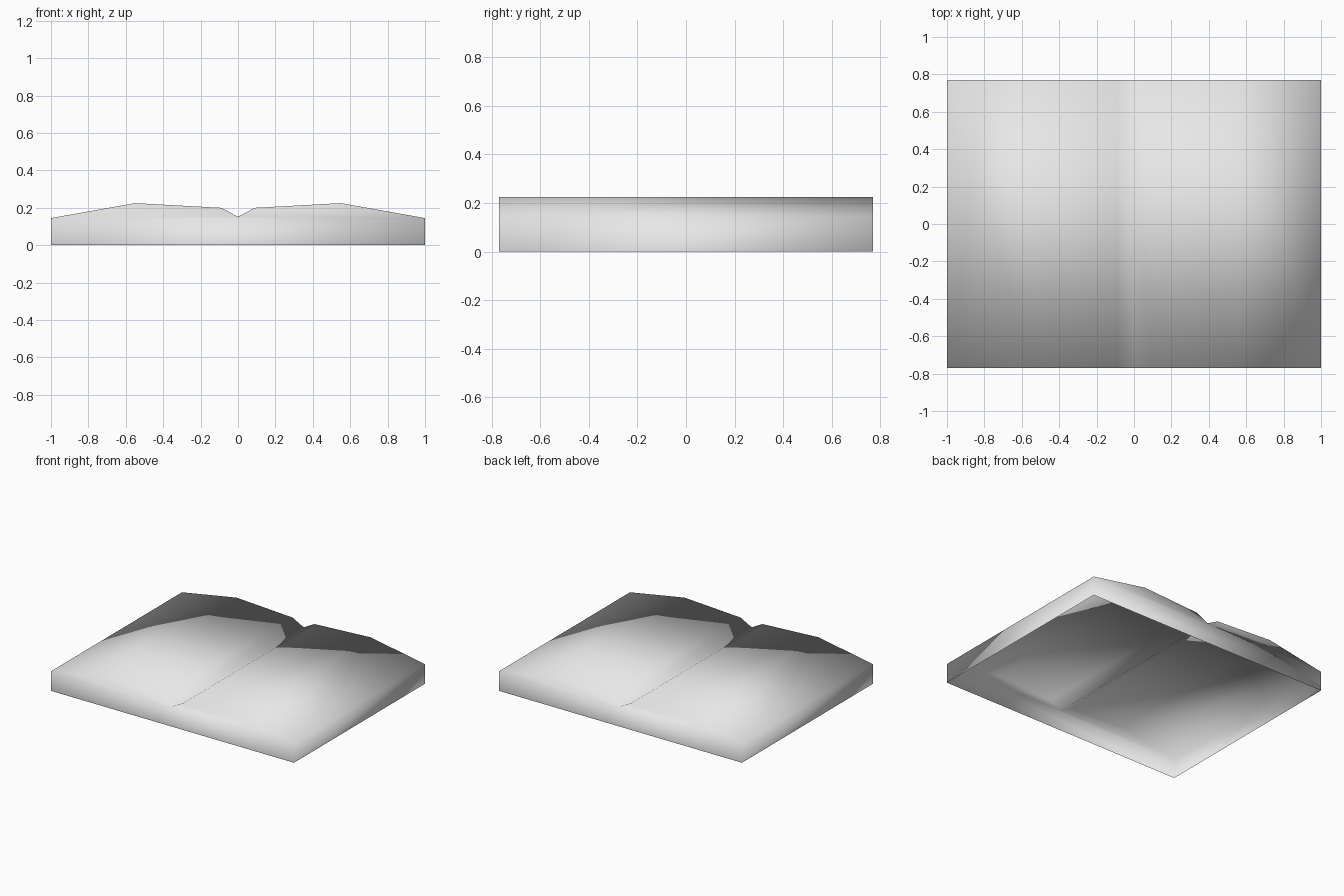
import bpy
import bmesh

cube = bpy.data.objects.get("Cube")
if cube:
    bpy.data.objects.remove(cube, do_unlink=True)

HALF_DEPTH = 0.77

# Single plain colour
grey = bpy.data.materials.new("light_grey")
grey.use_nodes = True
colour = (0.8, 0.8, 0.8, 1)
grey.diffuse_color = colour
grey.node_tree.nodes["Principled BSDF"].inputs["Base Color"].default_value = colour

# Half of the cross-section, from the bottom edge up and in to the central valley
half = [(1, 0), (1, 0.145), (0.55, 0.225), (0.09, 0.2)]
profile = half + [(0, 0.152)] + [(-x, z) for x, z in reversed(half)]

# Double-humped shell: profile swept front to back, open underneath
bm = bmesh.new()
front = [bm.verts.new((x, -HALF_DEPTH, z)) for x, z in profile]
back = [bm.verts.new((x, HALF_DEPTH, z)) for x, z in profile]
for i in range(len(profile) - 1):
    bm.faces.new((front[i], back[i], back[i + 1], front[i + 1]))

# End walls
bm.faces.new(front)
bm.faces.new(list(reversed(back)))

# Consistent outward normals, soft shading over the whole shell
bmesh.ops.recalc_face_normals(bm, faces=bm.faces)
bm.normal_update()
if sum(f.normal.z * f.calc_area() for f in bm.faces) < 0:
    bmesh.ops.reverse_faces(bm, faces=bm.faces)
for f in bm.faces:
    f.smooth = True

mesh = bpy.data.meshes.new("humped_shell")
bm.to_mesh(mesh)
bm.free()
mesh.materials.append(grey)
shell = bpy.data.objects.new("humped_shell", mesh)
bpy.context.scene.collection.objects.link(shell)
